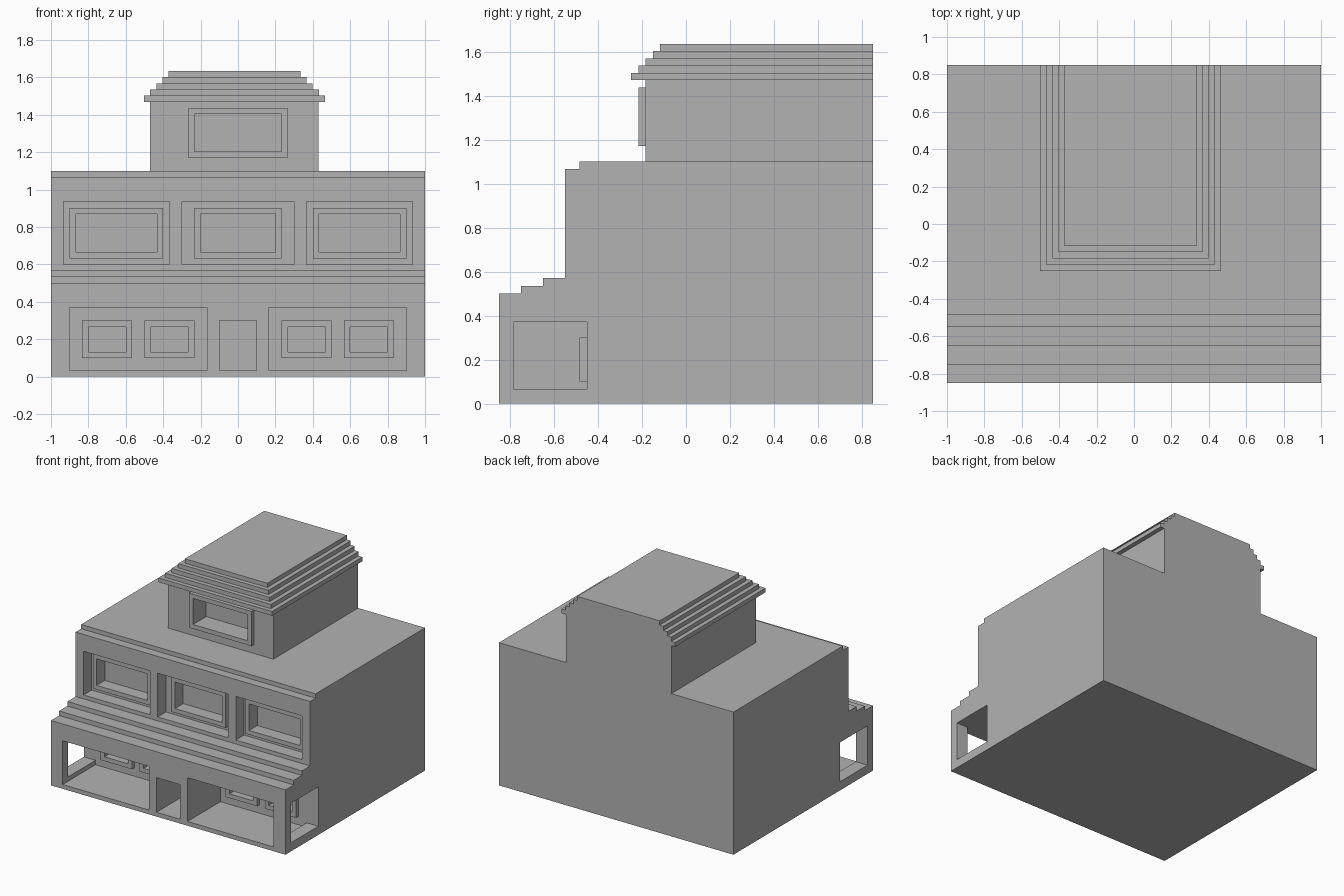
import bpy
import bmesh

cube = bpy.data.objects.get("Cube")
if cube:
    bpy.data.objects.remove(cube, do_unlink=True)

GREY = (0.45, 0.45, 0.45, 1)
plaster = bpy.data.materials.new("grey_plaster")
plaster.use_nodes = True
plaster.diffuse_color = GREY
plaster.node_tree.nodes["Principled BSDF"].inputs["Base Color"].default_value = GREY


def prism(name, profile, x0, x1):
    """Extrude a (y, z) profile along x."""
    bm = bmesh.new()
    face = bm.faces.new([bm.verts.new((x0, y, z)) for y, z in profile])
    grown = bmesh.ops.extrude_face_region(bm, geom=[face])["geom"]
    moved = [v for v in grown if isinstance(v, bmesh.types.BMVert)]
    bmesh.ops.translate(bm, verts=moved, vec=(x1 - x0, 0, 0))
    bmesh.ops.recalc_face_normals(bm, faces=bm.faces)
    mesh = bpy.data.meshes.new(name)
    bm.to_mesh(mesh)
    bm.free()
    mesh.materials.append(plaster)
    obj = bpy.data.objects.new(name, mesh)
    bpy.context.collection.objects.link(obj)
    return obj


def box(name, x, y, z):
    return prism(name, [(y[0], z[0]), (y[1], z[0]), (y[1], z[1]), (y[0], z[1])], *x)


def cut(target, x, y, z):
    """Carve a box-shaped hole out of the target."""
    cutter = box("cutter", x, y, z)
    cutter.hide_render = True
    mod = target.modifiers.new("opening", "BOOLEAN")
    mod.operation = "DIFFERENCE"
    mod.solver = "EXACT"
    mod.object = cutter
    bpy.context.view_layer.objects.active = target
    bpy.ops.object.modifier_apply(modifier=mod.name)
    bpy.data.objects.remove(cutter, do_unlink=True)


def window(name, wall, x, z, wall_y, depth, border=0.033, proud=0.033):
    """Raised frame on a wall with a recess through its middle."""
    front = wall_y - proud
    inner_x = (x[0] + border, x[1] - border)
    inner_z = (z[0] + border, z[1] - border)
    frame = box(name, x, (front, wall_y), z)
    cut(frame, inner_x, (front - 0.1, wall_y + 0.1), inner_z)
    cut(wall, inner_x, (wall_y - 0.01, front + depth), inner_z)


# Terraced main block
FRONT, BACK = -0.85, 0.85
main = prism("main_block", [
    (FRONT, 0), (FRONT, 0.50), (-0.75, 0.50), (-0.75, 0.535), (-0.65, 0.535),
    (-0.65, 0.57), (-0.55, 0.57), (-0.55, 1.067), (-0.483, 1.067),
    (-0.483, 1.10), (BACK, 1.10), (BACK, 0)], -1, 1)

# Ground floor: entrance passage, two porches and their side openings
PORCH = -0.45
cut(main, (-0.10, 0.10), (-1, PORCH), (0.033, 0.30))
for side, label in ((1, "left"), (-1, "right")):
    def span(a, b):
        return tuple(sorted((side * a, side * b)))
    cut(main, span(0.165, 0.90), (-1, PORCH), (0.033, 0.37))
    cut(main, span(0.85, 1.1), (-0.783, PORCH), (0.067, 0.37))
    for i, (a, b) in enumerate(((0.233, 0.50), (0.567, 0.833))):
        window(f"porch_window_{label}_{i + 1}", main, span(a, b), (0.10, 0.30), PORCH, 0.10)

# Upper floor: three niches, each with a framed window
for name, niche, frame in (
        ("right", (-0.933, -0.367), (-0.90, -0.40)),
        ("middle", (-0.30, 0.30), (-0.233, 0.233)),
        ("left", (0.367, 0.933), (0.40, 0.90))):
    cut(main, niche, (-0.7, -0.45), (0.60, 0.937))
    window(f"upper_window_{name}", main, frame, (0.633, 0.903), -0.45, 0.10)

# Tower with its framed window
tower = box("tower", (-0.47, 0.43), (-0.183, BACK), (1.10, 1.47))
window("tower_window", tower, (-0.265, 0.265), (1.17, 1.437), -0.183, 0.16)

# Stepped roof, each layer set in from the one below
for i in range(5):
    inset = 0.033 * i
    box(f"roof_step_{i + 1}", (-0.503 + inset, 0.465 - inset),
        (-0.25 + inset, BACK), (1.47 + inset, 1.503 + inset))
